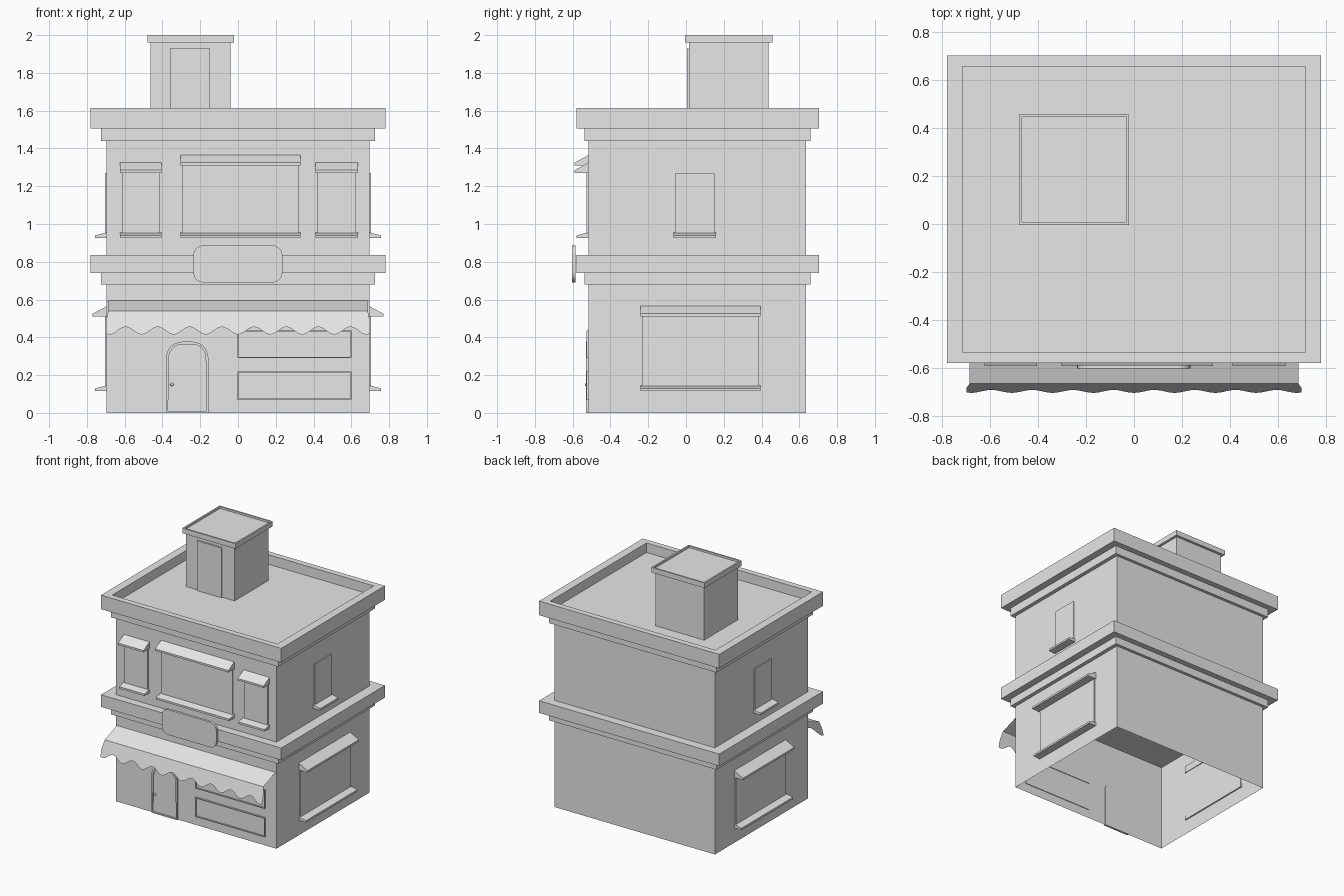
import bpy, bmesh, math
from mathutils import Vector

cube = bpy.data.objects.get("Cube")
if cube:
    bpy.data.objects.remove(cube, do_unlink=True)

GREY = (0.8, 0.8, 0.8, 1)
mat = bpy.data.materials.new("plain grey")
mat.use_nodes = True
mat.diffuse_color = GREY
mat.node_tree.nodes["Principled BSDF"].inputs["Base Color"].default_value = GREY

WX, FRONT, BACK = 0.695, -0.517, 0.635      # wall planes


def finish(name, bm, smooth=False):
    mesh = bpy.data.meshes.new(name)
    bm.to_mesh(mesh)
    bm.free()
    mesh.materials.append(mat)
    ob = bpy.data.objects.new(name, mesh)
    bpy.context.collection.objects.link(ob)
    if smooth:
        bpy.ops.object.select_all(action='DESELECT')
        ob.select_set(True)
        bpy.context.view_layer.objects.active = ob
        bpy.ops.object.shade_smooth_by_angle(angle=math.radians(35))
    return ob


def sink(bm, face, rim, depth, stretch=1.0):
    """Sink the middle of a face, leaving a rim with straight inner walls."""
    bmesh.ops.inset_region(bm, faces=[face], thickness=rim)
    for v in face.verts:
        v.co.x *= stretch
    offset = -face.normal * depth
    inner = bmesh.ops.extrude_discrete_faces(bm, faces=[face])["faces"][0]
    bmesh.ops.translate(bm, verts=inner.verts[:], vec=offset)


def box(name, x, y, z, open_bottom=False, recess=None):
    bm = bmesh.new()
    bmesh.ops.create_cube(bm, size=1)
    for v in bm.verts:
        v.co = Vector([r[0] if c < 0 else r[1] for c, r in zip(v.co, (x, y, z))])
    bm.normal_update()
    if open_bottom:
        low = [f for f in bm.faces if f.normal.z < -0.5]
        bmesh.ops.delete(bm, geom=low, context='FACES_ONLY')
    if recess:
        top = max(bm.faces, key=lambda f: f.normal.z)
        sink(bm, top, *recess)
    return finish(name, bm)


def on_wall(side, along, out, z):
    """Position measured along a wall, outward from it, and up."""
    if side == "front":
        return Vector((along, FRONT - out, z))
    sign = 1 if side == "left" else -1
    return Vector((sign * (WX + out), along, z))


def prism(name, first, second, rim=0, depth=0, smooth=False):
    """Join two matching outlines; the second may get a sunk middle."""
    bm = bmesh.new()
    a = [bm.verts.new(p) for p in first]
    b = [bm.verts.new(p) for p in second]
    bm.faces.new(a)
    cap = bm.faces.new(b)
    for i in range(len(a)):
        j = (i + 1) % len(a)
        bm.faces.new((a[i], a[j], b[j], b[i]))
    bmesh.ops.recalc_face_normals(bm, faces=bm.faces[:])
    if rim:
        sink(bm, cap, rim, depth)
    return finish(name, bm, smooth)


def ledge(name, side, span, base, lip, top, out):
    """Sloping-topped sill or hood fixed to a wall."""
    profile = [(-0.01, base), (out, base), (out, lip), (0, top), (-0.01, top)]
    ends = [[on_wall(side, s, o, z) for o, z in profile] for s in span]
    return prism(name, *ends)


def plate(name, side, outline, inner, outer, **options):
    sheets = [[on_wall(side, a, o, z) for a, z in outline] for o in (inner, outer)]
    return prism(name, *sheets, **options)


def rectangle(span, low, high):
    return [(span[0], low), (span[1], low), (span[1], high), (span[0], high)]


def rounded(span, low, high, radius, round_bottom=True, steps=6):
    points = []
    if not round_bottom:
        points = [(span[0], low), (span[1], low)]
    for corner in range(0 if round_bottom else 2, 4):
        right, up = corner in (1, 2), corner > 1
        cx = span[1] - radius if right else span[0] + radius
        cz = high - radius if up else low + radius
        start = math.pi + corner * math.pi / 2
        for k in range(steps + 1):
            t = start + k / steps * math.pi / 2
            points.append((cx + radius * math.cos(t), cz + radius * math.sin(t)))
    return points


# Main walls and the two stepped cornices
box("walls", (-WX, WX), (FRONT, BACK), (0, 1.5), open_bottom=True)
for label, low, mid, high, recess in (
        ("middle", 0.68, 0.74, 0.835, None),
        ("roof", 1.44, 1.505, 1.615, (0.065, 0.075, 0.975))):
    box(label + "_cornice_step", (-0.725, 0.725), (-0.537, 0.658), (low, mid))
    box(label + "_cornice", (-0.78, 0.78), (-0.58, 0.703), (mid, high), recess=recess)

# Rooftop stair house
box("stair_house", (-0.463, -0.04), (0.015, 0.437), (1.52, 1.96))
box("stair_house_cap", (-0.48, -0.02), (-0.004, 0.458), (1.96, 2.0),
    recess=(0.017, 0.015))
box("stair_house_door", (-0.36, -0.147), (0.004, 0.02), (1.53, 1.93))

# Upper front windows
for label, span, hood in (("right", (-0.625, -0.405), 1.27),
                          ("centre", (-0.305, 0.33), 1.31),
                          ("left", (0.41, 0.635), 1.27)):
    pane = (span[0] + 0.01, span[1] - 0.01)
    plate(label + "_window", "front", rectangle(pane, 0.94, hood + 0.01), -0.005, 0.009)
    ledge(label + "_window_hood", "front", span, hood, hood + 0.015, hood + 0.055, 0.073)
    ledge(label + "_window_sill", "front", span, 0.925, 0.94, 0.955, 0.062)

# Side windows, the same on both sides
for side in ("left", "right"):
    plate(side + "_upper_side_window", side, rectangle((-0.055, 0.15), 0.94, 1.27), -0.005, 0.009)
    ledge(side + "_upper_side_sill", side, (-0.065, 0.16), 0.925, 0.94, 0.955, 0.062)
    plate(side + "_lower_side_window", side, rectangle((-0.23, 0.385), 0.13, 0.52), -0.005, 0.009)
    ledge(side + "_lower_side_sill", side, (-0.24, 0.395), 0.115, 0.13, 0.145, 0.062)
    ledge(side + "_lower_side_hood", side, (-0.24, 0.395), 0.51, 0.525, 0.565, 0.075)

# Shop window frames
for label, low, high in (("lower", 0.068, 0.22), ("upper", 0.29, 0.437)):
    plate(label + "_shop_window", "front", rectangle((-0.003, 0.6), low, high),
          -0.005, 0.011, rim=0.01, depth=0.008)

# Arched front door with its knob
plate("front_door", "front", rounded((-0.38, -0.157), 0, 0.377, 0.085, False),
      -0.005, 0.012, rim=0.014, depth=0.008, smooth=True)
knob = bmesh.new()
bmesh.ops.create_uvsphere(knob, u_segments=12, v_segments=8, radius=0.009)
bmesh.ops.translate(knob, verts=knob.verts[:], vec=(-0.35, FRONT - 0.01, 0.15))
finish("door_knob", knob, smooth=True)

# Blank rounded sign board
plate("sign_board", "front", rounded((-0.237, 0.235), 0.69, 0.887, 0.055),
      0.068, 0.087, smooth=True)

# Thin awning with a scalloped valance
bm = bmesh.new()
count = 96
rows = []
for i in range(count + 1):
    t = 2 * i / count - 1
    x = 0.7 * t
    hem = 0.435 - 0.02 * math.cos(2 * math.pi * x / 0.17)
    mid = (hem + 0.54) / 2
    column = [(0.687 * t, FRONT, 0.595), (0.687 * t, -0.667, 0.54)]
    for z in (mid, hem):
        column.append((x, -0.667 - 0.304 * (0.54 - z), z))
    rows.append([bm.verts.new(p) for p in column])
for a, b in zip(rows, rows[1:]):
    for k in range(3):
        bm.faces.new((a[k], a[k + 1], b[k + 1], b[k]))
finish("awning", bm)
